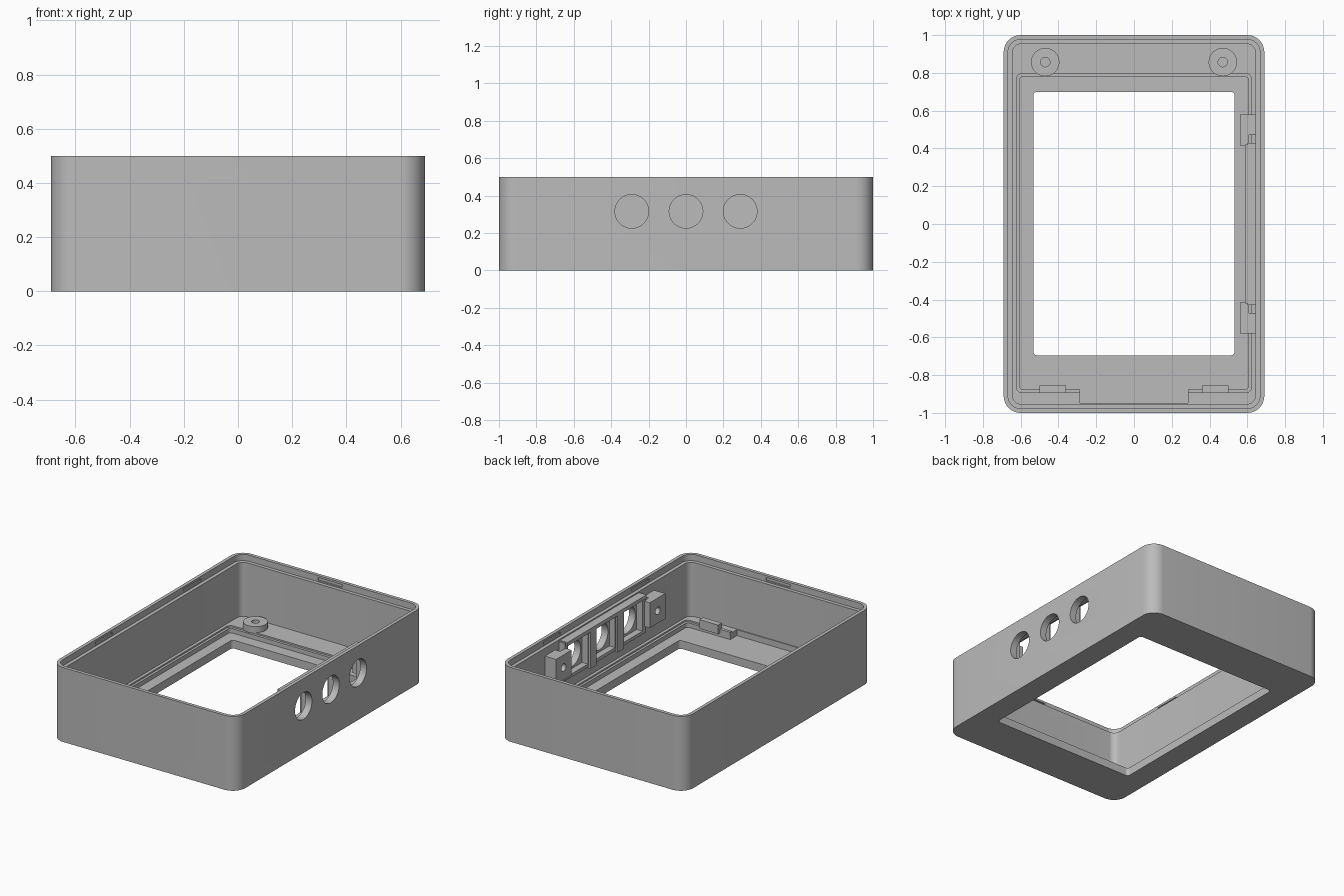
import bpy, bmesh, math
from mathutils import Matrix

if "Cube" in bpy.data.objects:
    bpy.data.objects.remove(bpy.data.objects["Cube"])

grey = bpy.data.materials.new("plain grey")
grey.diffuse_color = (0.5, 0.5, 0.5, 1)
grey.use_nodes = True
grey.node_tree.nodes["Principled BSDF"].inputs["Base Color"].default_value = grey.diffuse_color


def prism(name, outline, z0, z1, matrix=None):
    """Extrude a closed 2D outline from z0 to z1."""
    bm = bmesh.new()
    base = bm.faces.new([bm.verts.new((x, y, z0)) for x, y in outline])
    ext = bmesh.ops.extrude_face_region(bm, geom=[base])
    for v in ext["geom"]:
        if isinstance(v, bmesh.types.BMVert):
            v.co.z = z1
    bmesh.ops.recalc_face_normals(bm, faces=bm.faces[:])
    if matrix:
        bm.transform(matrix)
    me = bpy.data.meshes.new(name)
    bm.to_mesh(me)
    bm.free()
    me.materials.append(grey)
    ob = bpy.data.objects.new(name, me)
    bpy.context.collection.objects.link(ob)
    return ob


def rounded(x0, x1, y0, y1, r, n=10):
    pts = []
    corners = [(x1 - r, y1 - r), (x0 + r, y1 - r), (x0 + r, y0 + r), (x1 - r, y0 + r)]
    for k, (cx, cy) in enumerate(corners):
        for i in range(n + 1):
            a = math.pi / 2 * (k + i / n)
            pts.append((cx + r * math.cos(a), cy + r * math.sin(a)))
    return pts


def circle(cx, cy, r, n=40):
    return [(cx + r * math.cos(2 * math.pi * i / n), cy + r * math.sin(2 * math.pi * i / n)) for i in range(n)]


def box(name, x0, x1, y0, y1, z0, z1):
    return prism(name, [(x0, y0), (x1, y0), (x1, y1), (x0, y1)], z0, z1)


def cut(ob, cutters):
    """Subtract the cutters, then remove them."""
    for c in cutters:
        m = ob.modifiers.new("cut", 'BOOLEAN')
        m.operation, m.solver, m.object = 'DIFFERENCE', 'EXACT', c
    dg = bpy.context.evaluated_depsgraph_get()
    ob.data = bpy.data.meshes.new_from_object(ob.evaluated_get(dg))
    ob.modifiers.clear()
    for c in cutters:
        bpy.data.objects.remove(c)


# Profile planes: (y, z) extruded along x, and (x, z) extruded along y
ALONG_X = Matrix(((0, 0, 1, 0), (1, 0, 0, 0), (0, 1, 0, 0), (0, 0, 0, 1)))
ALONG_Y = Matrix(((1, 0, 0, 0), (0, 0, 1, 0), (0, 1, 0, 0), (0, 0, 0, 1)))
BUTTONS = (-0.29, 0, 0.29)

# Case: floor, shelf, walls and rim
case = prism("case", rounded(-0.69, 0.69, -1, 1, 0.09), 0, 0.5)
cutters = [
    prism("cavity", rounded(-0.643, 0.643, -0.953, 0.953, 0.045), 0.095, 0.6),
    prism("rim_step", rounded(-0.667, 0.667, -0.977, 0.977, 0.067), 0.458, 0.6),
    prism("pocket_step", rounded(-0.622, 0.622, -0.893, 0.797, 0.03), 0.085, 0.2),
    prism("pocket", rounded(-0.606, 0.606, -0.877, 0.78, 0.02), 0.055, 0.2),
    box("front_notch", -0.285, 0.285, -0.947, -0.8, 0.055, 0.2),
    prism("window", rounded(-0.533, 0.533, -0.695, 0.7, 0.02), -0.1, 0.3),
    prism("port", rounded(-0.13, 0.13, 0.285, 0.394, 0.0544), -1.1, -0.8, ALONG_Y),
]
for y in BUTTONS:
    cutters.append(prism("button_hole", circle(y, 0.316, 0.09), 0.6, 0.8, ALONG_X))
# Snap slots in the rim
for s in (-1, 1):
    cutters.append(box("snap_slot", -0.09, 0.09, s * 0.972 - 0.014, s * 0.972 + 0.014, 0.466, 0.486))
    for y in (-0.47, 0.47):
        cutters.append(box("snap_slot", s * 0.662 - 0.014, s * 0.662 + 0.014, y - 0.09, y + 0.09, 0.466, 0.486))
cut(case, cutters)

# Screw bosses on the rear shelf
for x in (-0.47, 0.47):
    boss = prism("screw_boss", circle(x, 0.857, 0.075), 0.09, 0.135)
    cut(boss, [prism("pilot", circle(x, 0.857, 0.025, 24), 0.1, 0.2)])

# Front retaining clips
for s in (-1, 1):
    xs = sorted((s * 0.36, s * 0.5))
    box("front_clip", *xs, -0.895, -0.856, 0.08, 0.14)
    xs = sorted((s * 0.285, s * 0.5))
    box("front_clip_rail", *xs, -0.895, -0.875, 0.08, 0.105)

# Button bracket inside the right wall, with a square pocket per button
bracket = box("button_bracket", 0.6, 0.65, -0.43, 0.43, 0.19, 0.445)
cut(bracket, [box("pocket_cut", 0.5, 0.7, y - 0.105, y + 0.105, 0.212, 0.42) for y in BUTTONS])
for s in (-1, 1):
    box("bracket_rib", 0.587, 0.61, s * 0.145 - 0.033, s * 0.145 + 0.033, 0.18, 0.43)
    # End blocks with a screw hole, notched toward the buttons
    block = prism("end_block", [(0.56, s * 0.415), (0.606, s * 0.415), (0.606, s * 0.47),
                                (0.65, s * 0.47), (0.65, s * 0.58), (0.56, s * 0.58)], 0.235, 0.405)
    cut(block, [prism("screw_hole", circle(s * 0.5, 0.32, 0.025, 24), 0.5, 0.62, ALONG_X)])
box("bracket_top_rail", 0.587, 0.65, -0.42, 0.42, 0.425, 0.45)

# Smooth the curves, keep the edges crisp
bpy.ops.object.select_all(action='SELECT')
bpy.context.view_layer.objects.active = case
bpy.ops.object.shade_smooth_by_angle(angle=math.radians(30))
